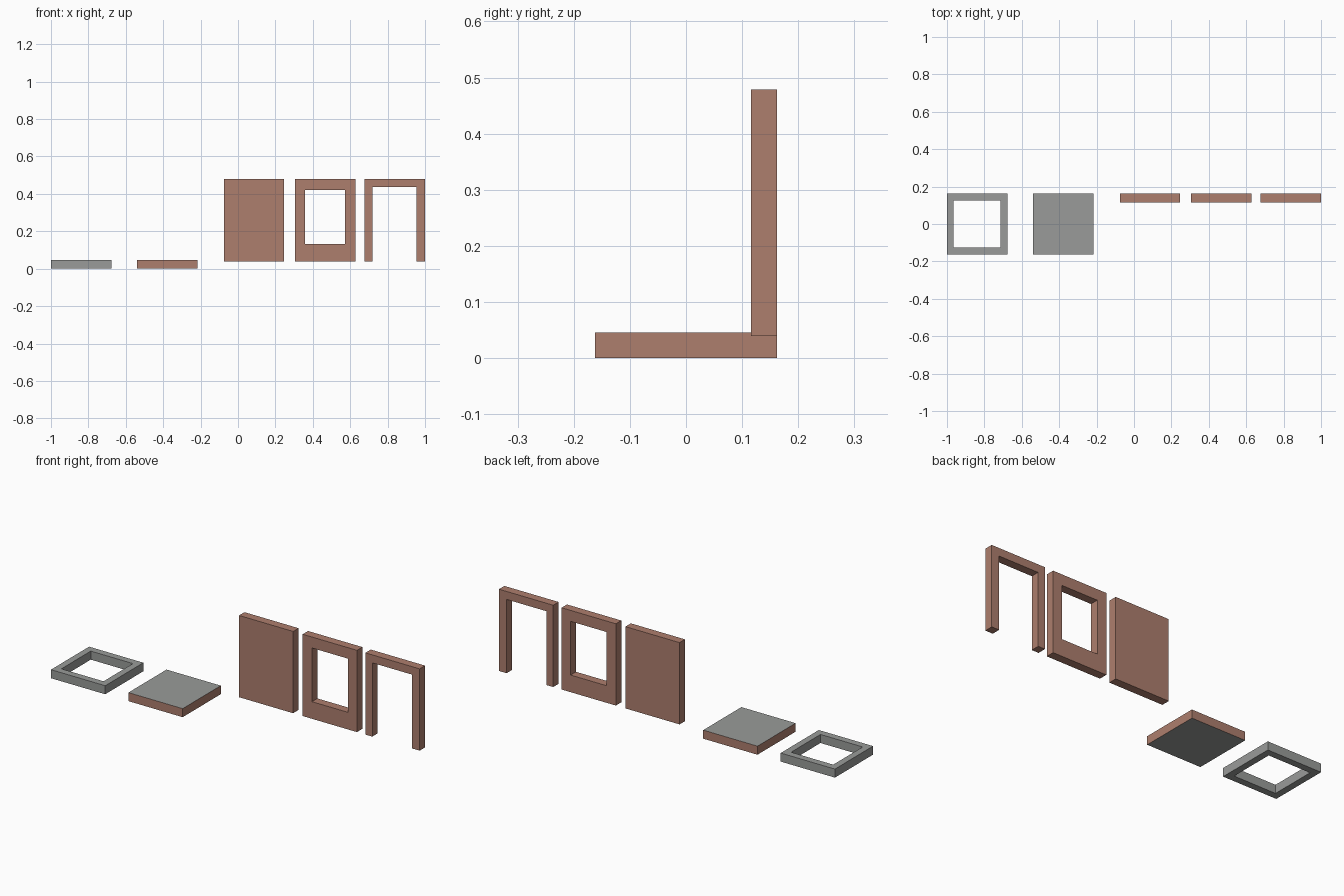
import bpy, bmesh
from mathutils import Vector

if "Cube" in bpy.data.objects:
    bpy.data.objects.remove(bpy.data.objects["Cube"])


def material(name, rgb):
    m = bpy.data.materials.new(name)
    m.diffuse_color = (*rgb, 1)
    m.use_nodes = True
    m.node_tree.nodes["Principled BSDF"].inputs["Base Color"].default_value = m.diffuse_color
    return m


grey = material("concrete grey", (0.32, 0.33, 0.32))
brick = material("brick red", (0.42, 0.21, 0.155))


def rect(a0, a1, b0, b1):
    return [(a0, b0), (a1, b0), (a1, b1), (a0, b1)]


def panel(name, outline, to_3d, push, mats, hole=None):
    """Extrude a flat outline (optionally with a four-sided hole) into a panel."""
    bm = bmesh.new()
    outer = [bm.verts.new(to_3d(a, b)) for a, b in outline]
    if hole:
        inner = [bm.verts.new(to_3d(a, b)) for a, b in hole]
        for i in range(4):
            j = (i + 1) % 4
            bm.faces.new((outer[i], outer[j], inner[j], inner[i]))
    else:
        bm.faces.new(outer)
    ext = bmesh.ops.extrude_face_region(bm, geom=bm.faces[:], use_keep_orig=True)
    moved = [g for g in ext["geom"] if isinstance(g, bmesh.types.BMVert)]
    bmesh.ops.translate(bm, verts=moved, vec=Vector(push))
    bmesh.ops.recalc_face_normals(bm, faces=bm.faces[:])
    # second material goes on the horizontal faces
    if len(mats) > 1:
        for f in bm.faces:
            f.material_index = 1 if abs(f.normal.z) > 0.5 else 0
    me = bpy.data.meshes.new(name)
    bm.to_mesh(me)
    bm.free()
    for m in mats:
        me.materials.append(m)
    ob = bpy.data.objects.new(name, me)
    bpy.context.collection.objects.link(ob)
    return ob


T = 0.046                 # thickness of every panel
H = 0.162                 # half the tile depth
Z0, Z1 = 0.039, 0.479     # bottom and top of the walls


def flat(a, b):
    return (a, b, 0)


def upright(a, b):
    return (a, H - T, b)


# Floor tiles: open frame and solid slab with brick edges
panel("floor_frame", rect(-1, -0.677, -H, H), flat, (0, 0, T), [grey],
      rect(-0.964, -0.713, -0.125, 0.125))
panel("floor_slab", rect(-0.539, -0.216, -H, H), flat, (0, 0, T), [brick, grey])

# Walls: plain, window and doorway
panel("plain_wall", rect(-0.075, 0.247, Z0, Z1), upright, (0, T, 0), [brick])
panel("window_wall", rect(0.304, 0.627, Z0, Z1), upright, (0, T, 0), [brick],
      rect(0.359, 0.573, 0.131, 0.42))
panel("doorway_wall",
      [(0.677, Z0), (0.718, Z0), (0.718, 0.436), (0.955, 0.436),
       (0.955, Z0), (1, Z0), (1, Z1), (0.677, Z1)],
      upright, (0, T, 0), [brick])
